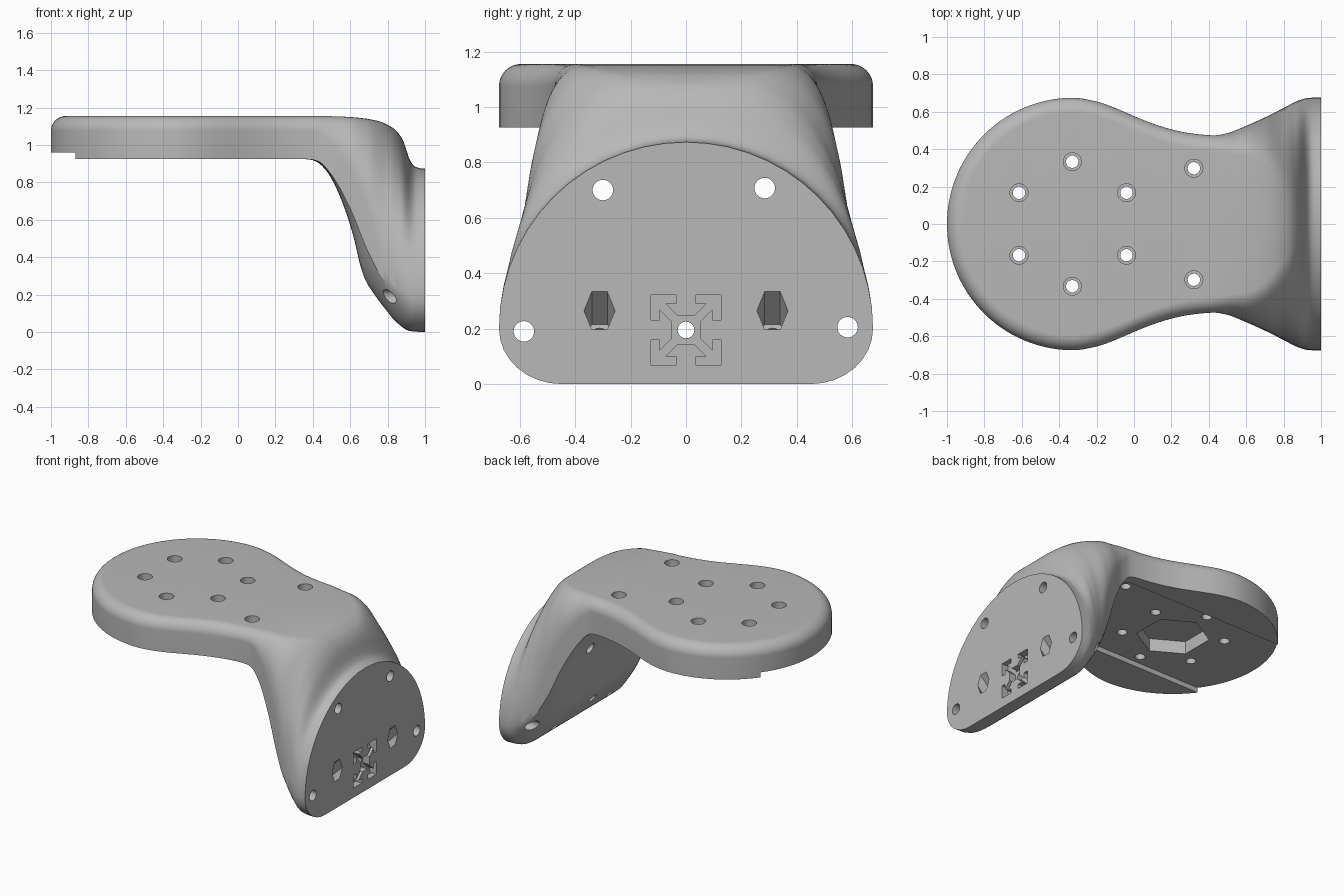
import bpy, bmesh
from math import sin, cos, acos, sqrt, pi, radians
from mathutils import Matrix

cube = bpy.data.objects.get("Cube")
if cube:
    bpy.data.objects.remove(cube, do_unlink=True)

grey = bpy.data.materials.new("plain grey")
grey.use_nodes = True
grey.diffuse_color = (0.48, 0.48, 0.48, 1)
grey.node_tree.nodes["Principled BSDF"].inputs["Base Color"].default_value = grey.diffuse_color

PLATE_TOP, PLATE_BOTTOM, FILLET = 1.155, 0.925, 0.08
ROUND_X, ROUND_R = -0.325, 0.675
NECK_X = 0.4


def curve(*pts):
    """Smooth monotone curve through (x, value) points."""
    xs, vs = zip(*pts)
    d = [(vs[i + 1] - vs[i]) / (xs[i + 1] - xs[i]) for i in range(len(xs) - 1)]
    m = [0] + [2 * a * b / (a + b) if a * b > 0 else 0 for a, b in zip(d, d[1:])] + [0]

    def value(x):
        if x <= xs[0]:
            return vs[0]
        if x >= xs[-1]:
            return vs[-1]
        i = max(k for k in range(len(xs) - 1) if xs[k] <= x)
        h = xs[i + 1] - xs[i]
        s = (x - xs[i]) / h
        return (vs[i] * (1 + 2 * s) * (1 - s) ** 2 + vs[i + 1] * s * s * (3 - 2 * s)
                + h * m[i] * s * (1 - s) ** 2 - h * m[i + 1] * s * s * (1 - s))
    return value


# Outlines of the body along x
width = curve((ROUND_X, ROUND_R), (-0.2, 0.655), (-0.1, 0.62), (0, 0.577), (0.1, 0.537), (0.2, 0.506),
              (0.3, 0.485), (0.43, 0.474), (0.5, 0.486), (0.6, 0.525), (0.7, 0.57), (0.8, 0.62),
              (0.88, 0.66), (0.94, 0.675))
top = curve((0.42, PLATE_TOP), (0.55, 1.152), (0.65, 1.145), (0.75, 1.128), (0.83, 1.09), (0.88, 1.03),
            (0.905, 0.96), (0.92, 0.915), (0.95, 0.883), (1, 0.873))
bottom = curve((0.37, PLATE_BOTTOM), (0.42, 0.91), (0.47, 0.865), (0.52, 0.78), (0.57, 0.66), (0.62, 0.5),
               (0.65, 0.37), (0.68, 0.28), (0.73, 0.2), (0.79, 0.12), (0.85, 0.05), (0.92, 0.005), (1, 0))
crease = curve((0.37, PLATE_BOTTOM), (0.43, 0.912), (0.5, 0.84), (0.6, 0.66), (0.7, 0.42), (0.78, 0.28),
               (0.86, 0.22), (0.95, 0.2))
round_y = curve((0.4, FILLET), (0.6, 0.16), (0.7, 0.26), (0.8, 0.42), (0.9, 0.62), (0.95, 0.675))
round_z = curve((0.4, FILLET), (0.6, 0.28), (0.7, 0.5), (0.8, 0.8), (0.95, 0.9))
sweep = curve((0.4, radians(45)), (0.8, radians(60)), (0.95, radians(90)))


def section(x):
    """Half cross-section from bottom centre to top centre."""
    off = x - ROUND_X
    w = sqrt(max(ROUND_R ** 2 - off ** 2, 0)) if off < 0 else width(x)
    t, b, c = top(x), bottom(x), crease(x)
    rb, sw, n = min(0.225, w), sweep(x), 8
    half = [(0, b)]
    for i in range(n + 1):
        a = sw * i / n
        half.append((w - rb + rb * sin(a) / sin(sw), b + (c - b) * (1 - cos(a)) / (1 - cos(sw))))
    n = 14
    if off < 0:
        room = ROUND_R + off
        limit = acos(1 - room / FILLET) if room < FILLET else pi / 2
        for i in range(n + 1):
            a = limit * i / n
            r = ROUND_R - FILLET * (1 - cos(a))
            half.append((sqrt(max(r * r - off * off, 0)), t - FILLET + FILLET * sin(a)))
    else:
        ry, rz = min(round_y(x), w), min(round_z(x), t - c)
        for i in range(n + 1):
            a = pi / 2 * i / n
            half.append((w - ry + ry * cos(a), t - rz + rz * sin(a)))
    half.append((0, half[-1][1]))
    return half


def make_object(name, bm):
    me = bpy.data.meshes.new(name)
    bmesh.ops.recalc_face_normals(bm, faces=bm.faces)
    bm.to_mesh(me)
    bm.free()
    me.materials.append(grey)
    ob = bpy.data.objects.new(name, me)
    bpy.context.collection.objects.link(ob)
    return ob


# Body: round plate, neck, leg and flange in one loft
stations = [ROUND_X - ROUND_R * cos(pi / 2 * i / 28) for i in range(28)]
stations += [ROUND_X + (NECK_X - ROUND_X) * i / 16 for i in range(16)]
stations += [NECK_X + (1 - NECK_X) * i / 48 for i in range(49)]
bm = bmesh.new()
rings = []
for x in stations:
    half = section(x)
    loop = half + [(-y, z) for y, z in half[-2:0:-1]]
    rings.append([bm.verts.new((x, y, z)) for y, z in loop])
for r0, r1 in zip(rings, rings[1:]):
    for i in range(len(r0)):
        j = (i + 1) % len(r0)
        bm.faces.new((r0[i], r0[j], r1[j], r1[i]))
bm.faces.new(rings[-1])
bmesh.ops.remove_doubles(bm, verts=bm.verts, dist=0.0002)
body = make_object("bracket_body", bm)

cutters = []


def cut(name, bm):
    ob = make_object(name, bm)
    ob.hide_render = True
    mod = body.modifiers.new(name, "BOOLEAN")
    mod.operation, mod.solver, mod.object = "DIFFERENCE", "EXACT", ob
    cutters.append(ob)


def cut_prism(name, centre, radius, length, tilt=0, sides=32):
    """Prism whose axis leans by tilt degrees from z towards x."""
    bm = bmesh.new()
    mat = Matrix.Translation(centre) @ Matrix.Rotation(radians(tilt), 4, "Y")
    bmesh.ops.create_cone(bm, cap_ends=True, segments=sides, radius1=radius, radius2=radius,
                          depth=length, matrix=mat)
    cut(name, bm)


def cut_box(name, centre, size, turn=0):
    bm = bmesh.new()
    mat = (Matrix.Translation(centre) @ Matrix.Rotation(radians(turn), 4, "X")
           @ Matrix.Diagonal((*size, 1)))
    bmesh.ops.create_cube(bm, size=1, matrix=mat)
    cut(name, bm)


# Channel and hexagonal pocket under the plate
cut_box("channel", (-0.35, 0, 0.86), (1.5, 0.8, 0.2))
cut_prism("hex_pocket", (ROUND_X, 0, 0.95), 0.235, 0.2, sides=6)

# Counterbored plate holes
plate_holes = [(x, s * y) for x, y in ((-0.615, 0.167), (-0.33, 0.333), (-0.04, 0.167), (0.32, 0.298))
               for s in (1, -1)]
for x, y in plate_holes:
    cut_prism("plate_hole", (x, y, 1.05), 0.033, 0.5)
    cut_prism("counterbore", (x, y, PLATE_TOP), 0.048, 0.24)

# Flange screw holes
for y, z in ((-0.3, 0.7), (0.284, 0.707), (-0.585, 0.19), (0.583, 0.205)):
    cut_prism("flange_hole", (0.7, y, z), 0.037, 0.9, 90)

# Tilted nut pockets with their bolt holes
for y in (-0.312, 0.312):
    cut_prism("nut_pocket", (1, y, 0.265), 0.056, 0.24, 45, sides=6)
    cut_prism("bolt_hole", (0.9, y, 0.165), 0.03, 0.6, 45)

# Slotted rail imprint in the flange
RAIL_Z = 0.195
cut_box("rail_core", (1, 0, RAIL_Z), (0.1, 0.1, 0.1))
for turn in (45, -45):
    cut_box("rail_rib", (1, 0, RAIL_Z), (0.098, 0.29, 0.03), turn)
for sy in (1, -1):
    for sz in (1, -1):
        cut_box("rail_arm", (1, sy * 0.081, RAIL_Z + sz * 0.111), (0.102, 0.09, 0.032))
        cut_box("rail_side", (1, sy * 0.111, RAIL_Z + sz * 0.081), (0.104, 0.032, 0.09))
cut_prism("rail_hole", (0.7, 0, RAIL_Z), 0.03, 0.9, 90)

# Bake the cuts and drop the cutters
graph = bpy.context.evaluated_depsgraph_get()
graph.update()
baked = bpy.data.meshes.new_from_object(body.evaluated_get(graph))
body.modifiers.clear()
body.data = baked
for ob in cutters:
    bpy.data.objects.remove(ob, do_unlink=True)
baked.materials.clear()
baked.materials.append(grey)

bpy.ops.object.select_all(action="DESELECT")
body.select_set(True)
bpy.context.view_layer.objects.active = body
bpy.ops.object.shade_smooth_by_angle(angle=radians(30))
